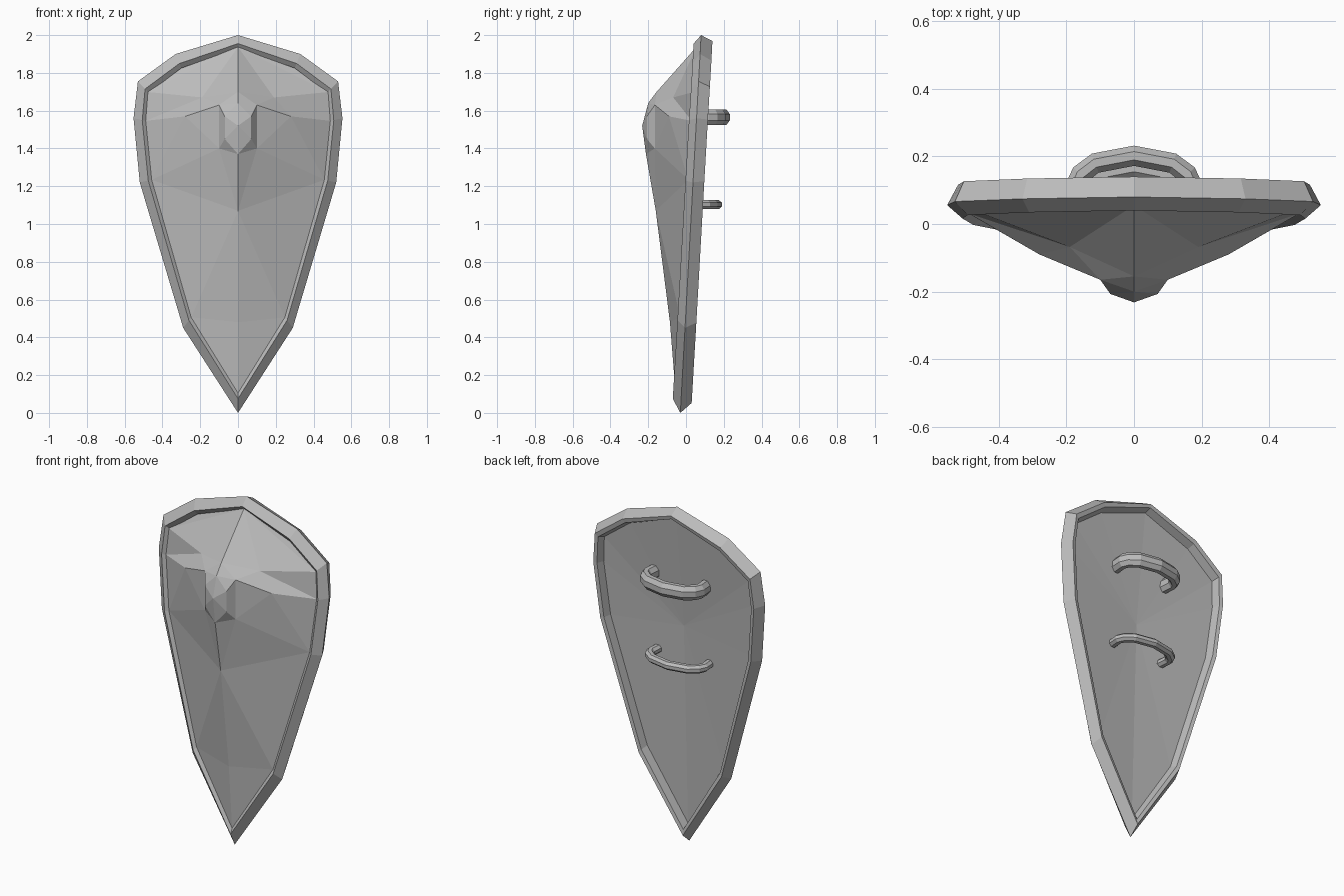
import bpy, bmesh, math
from mathutils import Vector

cube = bpy.data.objects.get("Cube")
if cube:
    bpy.data.objects.remove(cube)

steel = bpy.data.materials.new("plain_grey")
steel.use_nodes = True
GREY = (0.5, 0.5, 0.5, 1)
steel.diffuse_color = GREY
steel.node_tree.nodes["Principled BSDF"].inputs["Base Color"].default_value = GREY


def build(name, verts, faces, facing=None, mirror=False):
    """Flat-shaded mesh; open sheets are turned towards the facing direction."""
    bm = bmesh.new()
    vs = [bm.verts.new(v) for v in verts]
    for f in faces:
        bm.faces.new([vs[i] for i in f])
    if mirror:
        bmesh.ops.mirror(bm, geom=bm.verts[:] + bm.edges[:] + bm.faces[:],
                         axis='X', merge_dist=0.001)
    bmesh.ops.recalc_face_normals(bm, faces=bm.faces)
    if facing:
        total = sum((f.normal * f.calc_area() for f in bm.faces), Vector())
        if total.dot(Vector(facing)) < 0:
            bmesh.ops.reverse_faces(bm, faces=bm.faces)
    mesh = bpy.data.meshes.new(name)
    bm.to_mesh(mesh)
    bm.free()
    mesh.materials.append(steel)
    obj = bpy.data.objects.new(name, mesh)
    bpy.context.collection.objects.link(obj)
    return obj


# Half outline of the kite shape: outer edge and inner edge of the rim front
OUTER = [(0, 2.0), (0.33, 1.9), (0.53, 1.755), (0.553, 1.56), (0.52, 1.22), (0.29, 0.45), (0, 0.0)]
INNER = [(0, 1.955), (0.31, 1.85), (0.492, 1.715), (0.507, 1.55), (0.475, 1.23), (0.26, 0.49), (0, 0.075)]


def lean(z):
    return 0.055 * z - 0.03


def outline(t, depth):
    """Half outline, t of the way from outer to inner edge, depth behind the lean plane."""
    return [Vector((a[0] + (b[0] - a[0]) * t, lean(a[1]) + depth, a[1] + (b[1] - a[1]) * t))
            for a, b in zip(OUTER, INNER)]


def full(half):
    return half + [Vector((-p.x, p.y, p.z)) for p in half[-2:0:-1]]


# Rim: closed cross-section swept round the outline
section = [(0, 0), (0.7, 0.06), (1.15, 0.055), (1.5, 0.0), (1.5, -0.02), (1.0, -0.04)]
rings = [full(outline(t, d)) for t, d in section]
n, k = len(rings[0]), len(rings)
rim_faces = [(i * n + j, i * n + (j + 1) % n, (i + 1) % k * n + (j + 1) % n, (i + 1) % k * n + j)
             for i in range(k) for j in range(n)]
build("rim", [p for r in rings for p in r], rim_faces)

# Front panel: half of the faceted face with a pointed boss, mirrored
edge = outline(1.4, -0.025)
edge[1].y += 0.02
names = ["e%d" % i for i in range(len(edge))]
points = dict(zip(names, edge))
points.update(
    brow=(0, -0.155, 1.70), crown=(0, -0.2, 1.64), nose=(0, -0.232, 1.52),
    chin=(0, -0.212, 1.37), keel=(0, -0.16, 1.07), foot=(0, -0.085, 0.48),
    top=(0.1, -0.165, 1.63), low=(0.1, -0.165, 1.40),
    tip_a=(0.07, -0.207, 1.57), tip_b=(0.07, -0.207, 1.45),
    fold=(0.19, -0.068, 1.67), wing=(0.28, -0.09, 1.57))
patches = """e0 fold brow;e0 e1 e2;e0 e2 fold;e2 e3 fold;e3 wing fold;e3 e4 wing
wing e4 low;fold wing top;wing low top;brow fold top;brow top crown;crown top tip_a
crown tip_a nose;top low tip_b tip_a;tip_a tip_b nose;nose tip_b chin;tip_b low chin
low keel chin;low e4 keel;keel e4 e5;keel e5 foot;foot e5 e6"""
order = list(points)
front_faces = [[order.index(w) for w in p.split()] for p in patches.replace("\n", ";").split(";")]
build("front_panel", [points[o] for o in order], front_faces, (0, -1, 0), mirror=True)

# Back panel: shallow fan inside the rim
loop = full(outline(1.45, 0.012))
build("back_panel", loop + [Vector((0, 0.02, 1.28))],
      [(i, (i + 1) % n, n) for i in range(n)], (0, 1, 0))


def handle(name, z, back, ry, rz):
    """Bowed grip: eight-sided section swept along a hooked arc."""
    half = [(0.165, -0.17), (0.172, -0.085), (0.158, -0.055), (0.115, -0.022), (0, 0)]
    path = [Vector((x, back - ry + y, z)) for x, y in half]
    path += [Vector((-p.x, p.y, p.z)) for p in path[-2::-1]]
    verts, sides = [], 8
    for i, p in enumerate(path):
        along = (path[min(i + 1, len(path) - 1)] - path[max(i - 1, 0)]).normalized()
        out = Vector((along.y, -along.x, 0))
        for s in range(sides):
            a = math.tau * (s + 0.5) / sides
            verts.append(p + out * ry * math.cos(a) * 1.08 + Vector((0, 0, rz * math.sin(a) * 1.08)))
    faces = [(i * sides + s, i * sides + (s + 1) % sides,
              (i + 1) * sides + (s + 1) % sides, (i + 1) * sides + s)
             for i in range(len(path) - 1) for s in range(sides)]
    last = (len(path) - 1) * sides
    faces += [list(range(sides)), list(range(last, last + sides))]
    build(name, verts, faces)


handle("upper_handle", 1.565, 0.232, 0.03, 0.04)
handle("lower_handle", 1.103, 0.19, 0.025, 0.023)
